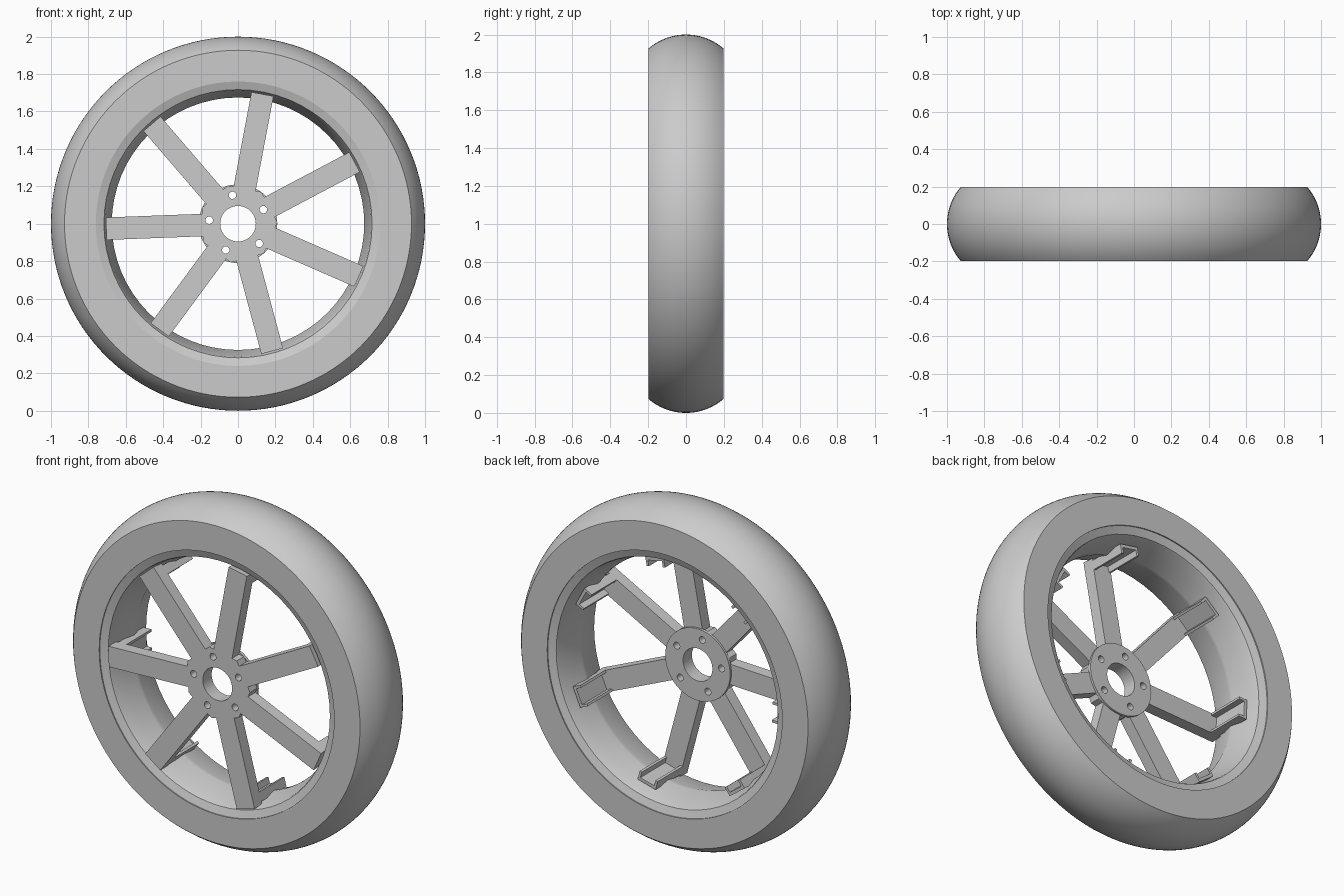
import bpy, bmesh, math
from math import sin, cos, pi, radians
from mathutils import Matrix

cube = bpy.data.objects.get("Cube")
if cube:
    bpy.data.objects.remove(cube)

grey = bpy.data.materials.new("plain_grey")
grey.use_nodes = True
grey.diffuse_color = (0.6, 0.6, 0.6, 1)
grey.node_tree.nodes["Principled BSDF"].inputs["Base Color"].default_value = grey.diffuse_color

SPOKES, FIRST_SPOKE = 7, radians(79.3)
BOLTS, FIRST_BOLT = 5, radians(101)
FRONT, HUB_BACK = -0.19, -0.108


def add_object(name, bm, smooth=False):
    bmesh.ops.recalc_face_normals(bm, faces=bm.faces)
    mesh = bpy.data.meshes.new(name)
    bm.to_mesh(mesh)
    bm.free()
    mesh.materials.append(grey)
    obj = bpy.data.objects.new(name, mesh)
    bpy.context.collection.objects.link(obj)
    if smooth:
        bpy.ops.object.select_all(action='DESELECT')
        obj.select_set(True)
        bpy.context.view_layer.objects.active = obj
        bpy.ops.object.shade_smooth_by_angle(angle=radians(20))
    return obj


def lathe(name, profile, segments):
    """Turn a closed (radius, y) profile about the wheel axle."""
    bm = bmesh.new()
    rings = [[bm.verts.new((r * cos(a), y, 1 + r * sin(a))) for r, y in profile]
             for a in (2 * pi * i / segments for i in range(segments))]
    n = len(profile)
    for i, ring in enumerate(rings):
        after = rings[(i + 1) % segments]
        for j in range(n):
            k = (j + 1) % n
            bm.faces.new((ring[j], ring[k], after[k], after[j]))
    return add_object(name, bm, True)


def prism(bm, sides, radius, y0, y1, x=0, z=1, turn=0):
    """Add a closed prism that runs along the axle direction."""
    ends = [[bm.verts.new((x + radius * cos(turn + 2 * pi * i / sides), y,
                           z + radius * sin(turn + 2 * pi * i / sides)))
             for i in range(sides)] for y in (y0, y1)]
    for end in ends:
        bm.faces.new(end)
    for i in range(sides):
        j = (i + 1) % sides
        bm.faces.new((ends[0][i], ends[0][j], ends[1][j], ends[1][i]))


def extrude_profile(bm, points, vector):
    face = bm.faces.new([bm.verts.new(p) for p in points])
    new = bmesh.ops.extrude_face_region(bm, geom=[face], use_keep_orig=True)["geom"]
    bmesh.ops.translate(bm, vec=vector,
                        verts=[v for v in new if isinstance(v, bmesh.types.BMVert)])


# Tyre: flat sidewalls and a rounded tread
arc_radius, half_width = 0.304, 0.197
limit = math.asin(half_width / arc_radius)
tread = [(1 - arc_radius + arc_radius * cos(t), arc_radius * sin(t))
         for t in (limit * (i / 10 - 1) for i in range(21))]
lathe("tyre", [(0.76, -half_width)] + tread + [(0.76, half_width)], 128)

# Rim: stepped lips falling to a drop centre
lip = [(0.765, 0.192), (0.717, 0.175), (0.712, 0.165), (0.70, 0.10), (0.675, 0.01)]
lathe("rim", lip + [(r, -y) for r, y in reversed(lip)], 64)

# Hub: seven-sided body with a round flange behind it
cutter_mesh = bmesh.new()
prism(cutter_mesh, 48, 0.095, -0.4, 0.2)
for i in range(BOLTS):
    a = FIRST_BOLT + 2 * pi * i / BOLTS
    prism(cutter_mesh, 16, 0.02, -0.4, 0.2, 0.155 * cos(a), 1 + 0.155 * sin(a))
cutter = add_object("hub_hole_cutter", cutter_mesh)
cutter.hide_render = True
cutter.hide_viewport = True

apothem = 0.19
body = bmesh.new()
prism(body, SPOKES, apothem / cos(pi / SPOKES), FRONT, -0.125, turn=FIRST_SPOKE + pi / SPOKES)
flange = bmesh.new()
prism(flange, 64, 0.21, -0.125, HUB_BACK)
for name, bm in (("hub_body", body), ("hub_flange", flange)):
    part = add_object(name, bm, True)
    cut = part.modifiers.new("holes", 'BOOLEAN')
    cut.operation = 'DIFFERENCE'
    cut.solver = 'EXACT'
    cut.object = cutter
    bpy.context.view_layer.objects.active = part
    bpy.ops.object.modifier_apply(modifier=cut.name)
bpy.data.objects.remove(cutter)

# Spokes: flat bars, each with an open channel bracket reaching back along the rim
half, wall, back = 0.06, 0.014, -0.12
inner, floor, outer = 0.635, 0.67, 0.688
for i in range(SPOKES):
    turn = Matrix.Translation((0, 0, 1)) @ Matrix.Rotation(-(FIRST_SPOKE + 2 * pi * i / SPOKES), 4, 'Y')
    bar = bmesh.new()
    extrude_profile(bar, [(apothem, FRONT, -half), (0.705, FRONT, -half),
                          (0.70, back, -half), (apothem, back, -half)], (0, 0, 2 * half))
    bracket = bmesh.new()
    side = half - wall
    channel = [(inner, -half), (outer, -half), (outer, half), (inner, half),
               (inner, side), (floor, side), (floor, -side), (inner, -side)]
    extrude_profile(bracket, [(r, back, w) for r, w in channel], (0, 0.11 - back, 0))
    for name, bm in (("spoke", bar), ("spoke_bracket", bracket)):
        bm.transform(turn)
        add_object(f"{name}_{i + 1}", bm)
